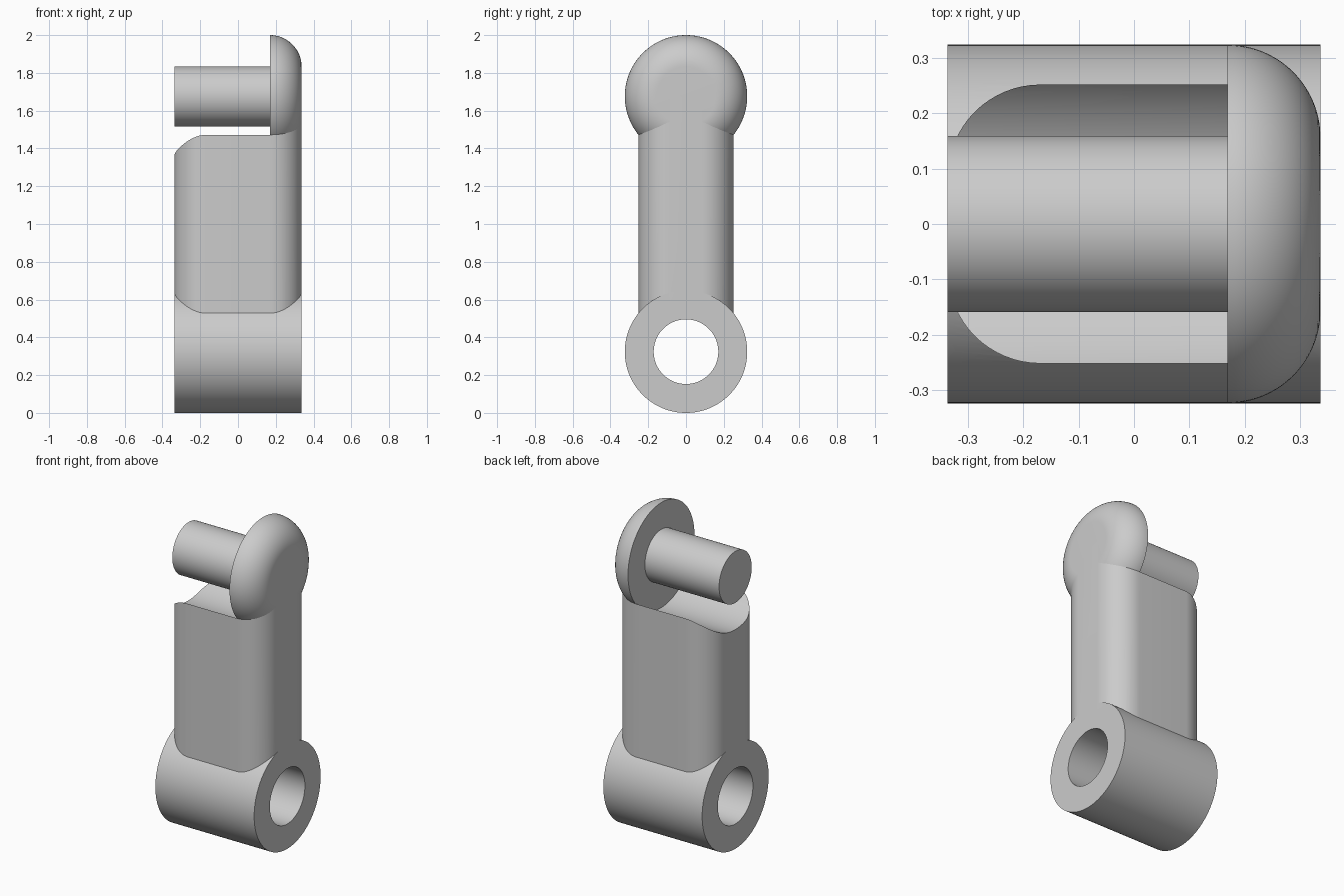
import bpy, bmesh, math
from mathutils import Vector

if "Cube" in bpy.data.objects:
    bpy.data.objects.remove(bpy.data.objects["Cube"])

W, R, F = 0.337, 0.324, 0.168      # half width, eye radius, rounding radius
LOW, HIGH = 0.324, 1.676           # heights of the two axes
SEG = 128

grey = bpy.data.materials.new("plain grey")
grey.diffuse_color = (0.6, 0.6, 0.6, 1)
grey.use_nodes = True
grey.node_tree.nodes["Principled BSDF"].inputs["Base Color"].default_value = grey.diffuse_color


def finish(bm, name):
    bmesh.ops.remove_doubles(bm, verts=bm.verts, dist=1e-5)
    bmesh.ops.recalc_face_normals(bm, faces=bm.faces)
    mesh = bpy.data.meshes.new(name)
    bm.to_mesh(mesh)
    bm.free()
    mesh.materials.append(grey)
    ob = bpy.data.objects.new(name, mesh)
    bpy.context.collection.objects.link(ob)
    return ob


def lathe(name, profile, z):
    """Turn an (x, radius) profile around the x axis at height z."""
    bm = bmesh.new()
    rings = []
    for x, r in profile:
        rings.append([bm.verts.new((x, r * math.cos(a), z + r * math.sin(a)))
                      for a in (2 * math.pi * i / SEG for i in range(SEG))])
    for a, b in zip(rings, rings[1:]):
        for i in range(SEG):
            j = (i + 1) % SEG
            bm.faces.new((a[i], a[j], b[j], b[i]))
    bm.faces.new(rings[0])
    bm.faces.new(rings[-1])
    return finish(bm, name)


def boolean(ob, other, operation):
    mod = ob.modifiers.new(operation.lower(), 'BOOLEAN')
    mod.operation, mod.solver, mod.object = operation, 'EXACT', other
    bpy.context.view_layer.objects.active = ob
    bpy.ops.object.modifier_apply(modifier=mod.name)
    bpy.data.objects.remove(other)


def smooth(ob):
    bpy.ops.object.select_all(action='DESELECT')
    ob.select_set(True)
    bpy.context.view_layer.objects.active = ob
    bpy.ops.object.shade_smooth_by_angle(angle=math.radians(25))


# Arm: upright bar with a rounded rectangular section
bm = bmesh.new()
ring = []
for k, (sx, sy) in enumerate([(1, 1), (-1, 1), (-1, -1), (1, -1)]):
    for i in range(17):
        a = math.pi / 2 * (k + i / 16)
        ring.append(bm.verts.new((sx * (W - F) + F * math.cos(a),
                                  sy * (0.252 - F) + F * math.sin(a), LOW)))
base = bm.faces.new(ring)
top = bmesh.ops.extrude_face_region(bm, geom=[base])['geom']
bmesh.ops.translate(bm, vec=Vector((0, 0, HIGH - LOW)),
                    verts=[v for v in top if isinstance(v, bmesh.types.BMVert)])
arm = finish(bm, "link_arm")

# Hollow the arm top around the pin, then join the lower eye and bore it
boolean(arm, lathe("top_cutter", [(-1, R), (W - F + 0.002, R)], HIGH), 'DIFFERENCE')
boolean(arm, lathe("lower_eye", [(-W, R), (W, R)], LOW), 'UNION')
boolean(arm, lathe("bore_cutter", [(-1, 0.171), (1, 0.171)], LOW), 'DIFFERENCE')
smooth(arm)

# Head: disc with a fully rounded outer rim
rim = [(W - F + F * math.sin(a), R - F + F * math.cos(a))
       for a in (math.pi / 2 * i / 20 for i in range(21))]
smooth(lathe("round_head", rim, HIGH))

# Pin standing out of the head
smooth(lathe("pin", [(-W, 0.159), (W - F + 0.02, 0.159)], HIGH))
